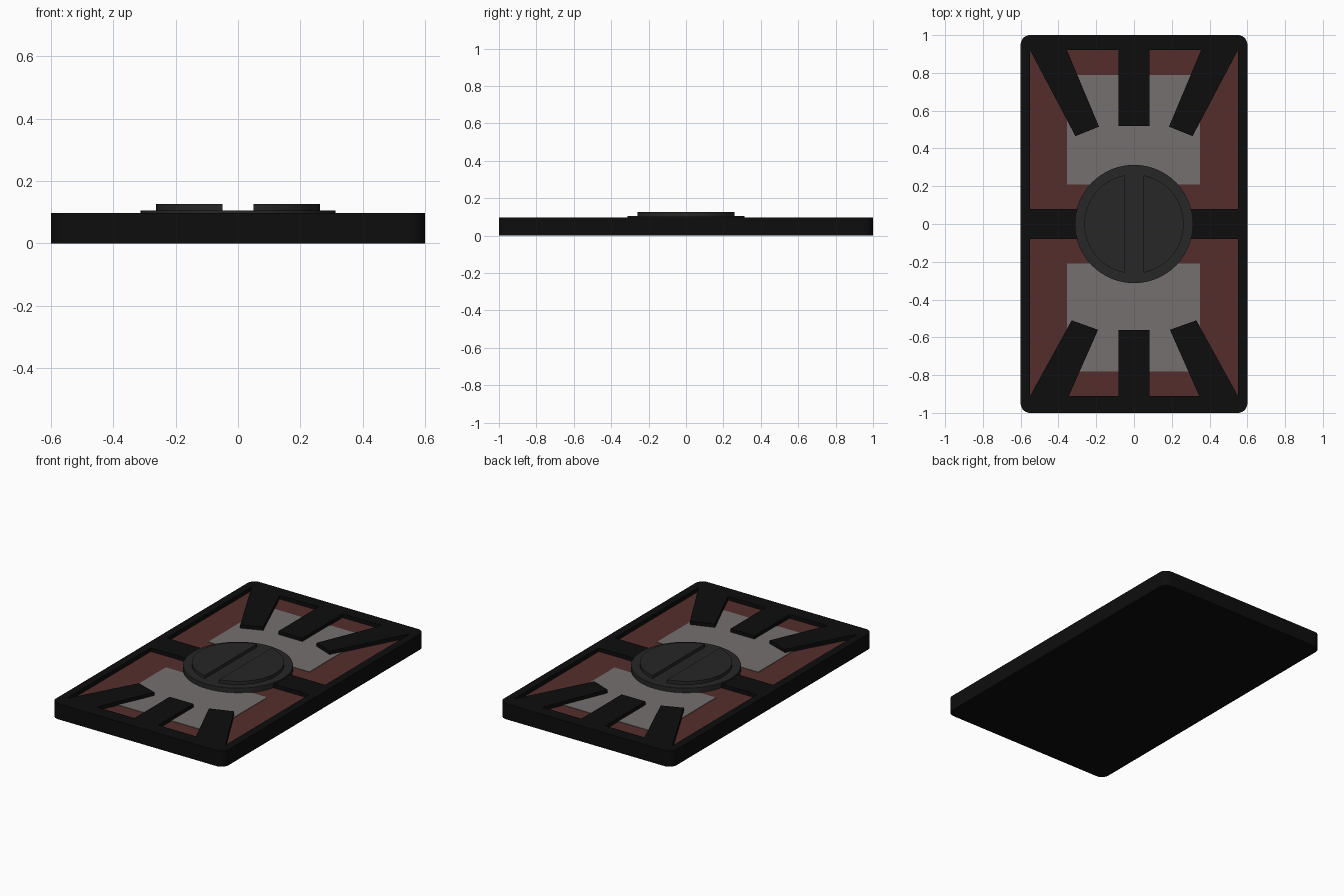
import bpy, bmesh
from math import pi, cos, sin, asin

if "Cube" in bpy.data.objects:
    bpy.data.objects.remove(bpy.data.objects["Cube"])


def material(name, rgb):
    m = bpy.data.materials.new(name)
    m.diffuse_color = (*rgb, 1)
    m.use_nodes = True
    m.node_tree.nodes["Principled BSDF"].inputs["Base Color"].default_value = m.diffuse_color
    return m


BLACK = material("black", (0.004, 0.004, 0.004))
DARK = material("dark_grey", (0.02, 0.02, 0.02))
RED = material("dull_red", (0.09, 0.027, 0.025))
GREY = material("warm_grey", (0.18, 0.16, 0.16))


def prism(name, pts, z0, z1, mat):
    """Extrude a flat outline from z0 up to z1."""
    bm = bmesh.new()
    face = bm.faces.new([bm.verts.new((x, y, z0)) for x, y in pts])
    ext = bmesh.ops.extrude_face_region(bm, geom=[face])
    for v in ext["geom"]:
        if isinstance(v, bmesh.types.BMVert):
            v.co.z = z1
    bmesh.ops.recalc_face_normals(bm, faces=bm.faces)
    me = bpy.data.meshes.new(name)
    bm.to_mesh(me)
    bm.free()
    me.materials.append(mat)
    ob = bpy.data.objects.new(name, me)
    bpy.context.collection.objects.link(ob)
    return ob


def rect(x0, x1, y0, y1):
    return [(x0, y0), (x1, y0), (x1, y1), (x0, y1)]


def arc(cx, cy, r, a0, a1, n):
    return [(cx + r * cos(a0 + (a1 - a0) * i / n), cy + r * sin(a0 + (a1 - a0) * i / n))
            for i in range(n + 1)]


def smooth(ob):
    bpy.ops.object.select_all(action='DESELECT')
    ob.select_set(True)
    bpy.context.view_layer.objects.active = ob
    bpy.ops.object.shade_smooth_by_angle(angle=0.6)


TOP, FLOOR = 0.098, 0.074

# Rounded base plate
r = 0.05
outline = []
for i, (sx, sy) in enumerate([(1, 1), (-1, 1), (-1, -1), (1, -1)]):
    outline += arc(sx * (0.6 - r), sy * (1 - r), r, i * pi / 2, (i + 1) * pi / 2, 8)
base = prism("base_plate", outline, 0, TOP, BLACK)

# Two pockets cut into the base, leaving the rim and the crossbar
pockets = {"back": (0.08, 0.92), "front": (-0.91, -0.08)}
for side, (y0, y1) in pockets.items():
    cutter = prism("pocket_cutter_" + side, rect(-0.55, 0.55, y0, y1), FLOOR - 0.004, 0.2, BLACK)
    cutter.hide_render = True
    cutter.hide_set(True)
    mod = base.modifiers.new("pocket_" + side, 'BOOLEAN')
    mod.operation = 'DIFFERENCE'
    mod.solver = 'EXACT'
    mod.object = cutter

# Red panels with grey inner panels
for side, (y0, y1) in pockets.items():
    prism("red_panel_" + side, rect(-0.55, 0.55, y0, y1), FLOOR - 0.004, FLOOR, RED)
    prism("grey_panel_" + side, rect(-0.355, 0.35, y0 + 0.13, y1 - 0.13),
          FLOOR - 0.002, FLOOR + 0.003, GREY)

# Bars reaching in from the two short ends
bars = {
    "back": (0.92, 0.52, [(0.355, 0.92), (0.55, 0.92), (0.31, 0.465), (0.185, 0.515)]),
    "front": (-0.91, -0.56, [(0.345, -0.91), (0.55, -0.91), (0.33, -0.51), (0.19, -0.56)]),
}
for side, (y_rim, y_tip, quad) in bars.items():
    prism("centre_bar_" + side, rect(-0.083, 0.083, y_rim, y_tip), FLOOR - 0.004, TOP, BLACK)
    for s, label in ((-1, "left"), (1, "right")):
        prism(f"slanted_bar_{side}_{label}", [(s * x, y) for x, y in quad],
              FLOOR - 0.004, TOP, BLACK)

# Central disc and the two raised half discs
disc = prism("centre_disc", arc(0, 0, 0.313, 0, 2 * pi, 64)[:-1], FLOOR - 0.004, 0.106, DARK)
smooth(disc)
R, gap = 0.263, 0.05
a = pi / 2 - asin(gap / R)
for s, label in ((-1, "left"), (1, "right")):
    half = prism("half_disc_" + label, [(s * x, y) for x, y in arc(0, 0, R, -a, a, 32)],
                 0.1, 0.126, DARK)
    smooth(half)
